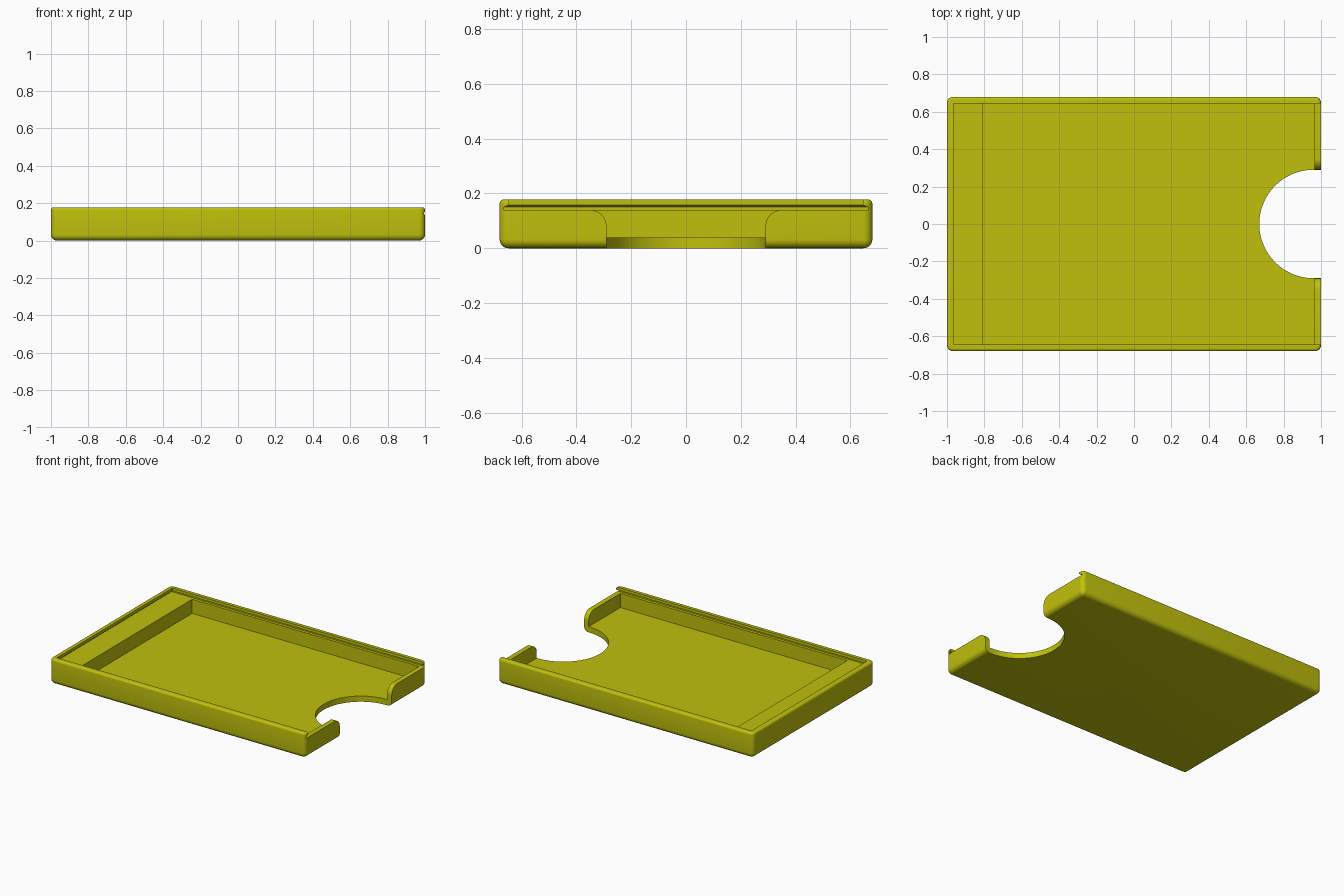
import bpy, bmesh
from math import cos, sin, pi

if "Cube" in bpy.data.objects:
    bpy.data.objects.remove(bpy.data.objects["Cube"], do_unlink=True)

# Sizes
HX, HY, H = 1.0, 0.68, 0.178
WALL, FLOOR, LEDGE = 0.035, 0.04, 0.14
NOTCH_R, NOTCH_X, FLARE = 0.29, 0.96, 0.06

yellow = bpy.data.materials.new("yellow plastic")
yellow.use_nodes = True
color = (0.53, 0.53, 0.004, 1)
yellow.diffuse_color = color
yellow.node_tree.nodes["Principled BSDF"].inputs["Base Color"].default_value = color


def make_object(name, bm):
    bmesh.ops.recalc_face_normals(bm, faces=bm.faces[:])
    mesh = bpy.data.meshes.new(name)
    bm.to_mesh(mesh)
    bm.free()
    mesh.materials.append(yellow)
    obj = bpy.data.objects.new(name, mesh)
    bpy.context.collection.objects.link(obj)
    return obj


def loft(name, rings):
    """Solid through closed rings of equal point count."""
    bm = bmesh.new()
    loops = [[bm.verts.new(p) for p in ring] for ring in rings]
    n = len(loops[0])
    for low, high in zip(loops, loops[1:]):
        for i in range(n):
            j = (i + 1) % n
            bm.faces.new((low[i], low[j], high[j], high[i]))
    bm.faces.new(loops[0][::-1])
    bm.faces.new(loops[-1])
    return make_object(name, bm)


def rect(x0, x1, y, z):
    return [(x0, -y, z), (x1, -y, z), (x1, y, z), (x0, y, z)]


def round_edges(bm, test, radius):
    edges = [e for e in bm.edges if test(e)]
    bmesh.ops.bevel(bm, geom=edges, offset=radius, segments=6,
                    profile=0.5, affect='EDGES', clamp_overlap=True)


# Outer body with rounded edges
bm = bmesh.new()
bmesh.ops.create_cube(bm, size=1)
for v in bm.verts:
    v.co = (v.co.x * 2 * HX, v.co.y * 2 * HY, (v.co.z + 0.5) * H)
round_edges(bm, lambda e: min(v.co.z for v in e.verts) < 0.01, 0.032)
round_edges(bm, lambda e: all(v.co.z > H - 1e-4 for v in e.verts), 0.015)
tray = make_object("tray", bm)

# Main pocket, leaving a solid ledge at the closed end
pocket = loft("pocket_cutter", [rect(-0.81, HX - WALL, HY - WALL, z)
                                for z in (FLOOR, H + 0.1)])

# Sliding lid channel with undercut grooves, open at the notch end
channel = loft("lid_channel_cutter", [
    rect(-HX + WALL - u, HX + 0.2, HY - WALL + u, z)
    for z, u in ((LEDGE, 0.02), (0.15, 0.02), (0.158, 0), (H + 0.1, 0))])

# Round thumb notch through the floor
circle = [(NOTCH_R * cos(2 * pi * i / 96), NOTCH_R * sin(2 * pi * i / 96))
          for i in range(96)]
thumb = loft("thumb_notch_cutter", [[(NOTCH_X + x, y, z) for x, y in circle]
                                    for z in (-0.1, H + 0.1)])

# Gap in the end wall with flared upper corners
side = [(NOTCH_R, -0.1)]
for i in range(13):
    a = pi - pi / 2 * i / 12
    side.append((NOTCH_R + FLARE + FLARE * cos(a), LEDGE - FLARE + FLARE * sin(a)))
side.append((NOTCH_R + FLARE, H + 0.1))
outline = side + [(-y, z) for y, z in reversed(side)]
gap = loft("wall_gap_cutter", [[(x, y, z) for y, z in outline]
                               for x in (NOTCH_X, HX + 0.2)])

for cutter in (pocket, channel, thumb, gap):
    cutter.hide_render = True
    cutter.hide_viewport = True
    mod = tray.modifiers.new(cutter.name, 'BOOLEAN')
    mod.operation = 'DIFFERENCE'
    mod.solver = 'EXACT'
    mod.object = cutter

# Bake the cuts and shade smooth with sharp corners
bpy.context.view_layer.update()
baked = bpy.data.meshes.new_from_object(
    tray.evaluated_get(bpy.context.evaluated_depsgraph_get()))
tray.modifiers.clear()
tray.data = baked
for cutter in (pocket, channel, thumb, gap):
    bpy.data.objects.remove(cutter, do_unlink=True)
bpy.context.view_layer.objects.active = tray
tray.select_set(True)
bpy.ops.object.shade_smooth_by_angle(angle=pi / 6)
